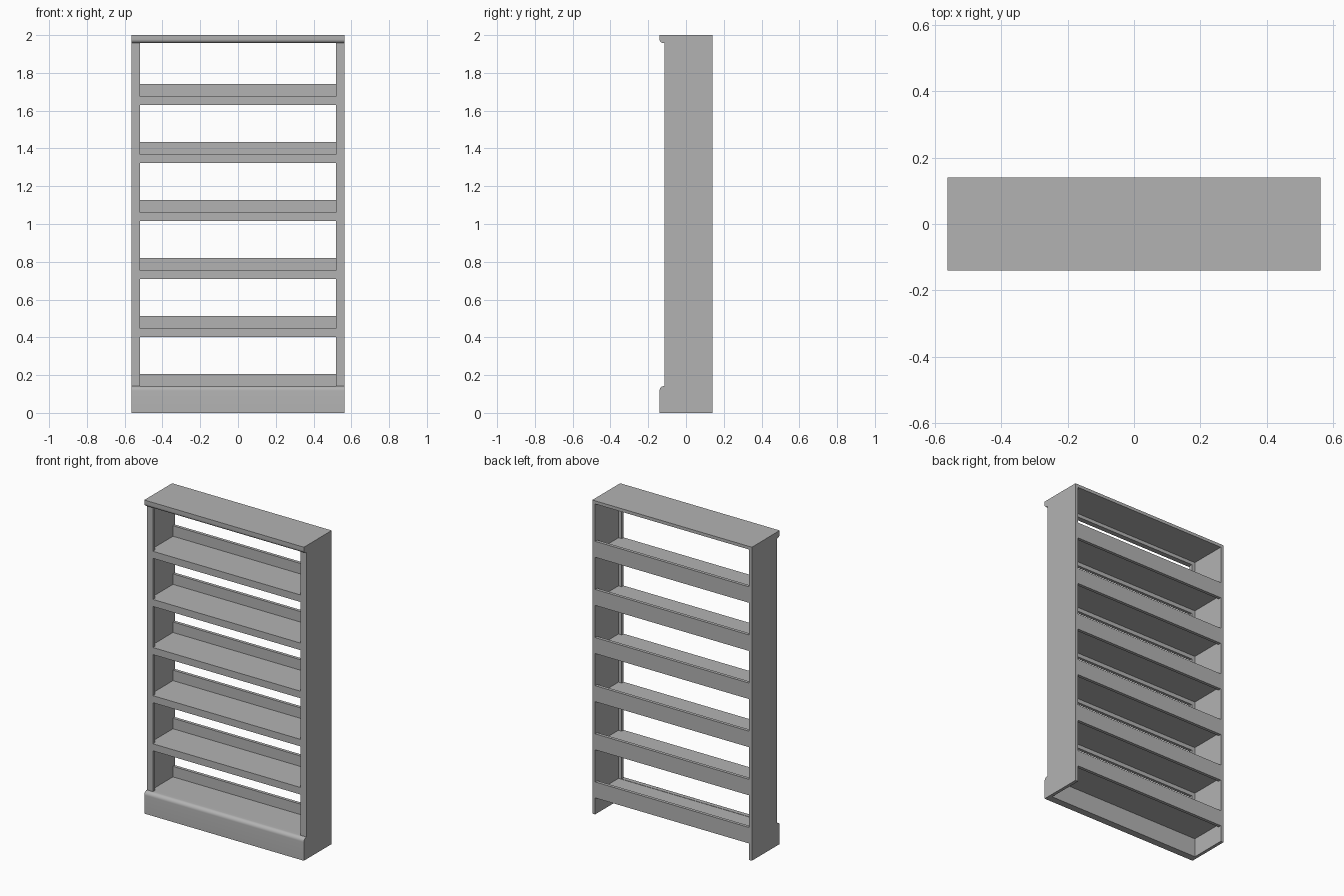
import bpy
import bmesh
import math

cube = bpy.data.objects.get("Cube")
if cube:
    bpy.data.objects.remove(cube, do_unlink=True)

grey = bpy.data.materials.new("plain grey")
grey.use_nodes = True
colour = (0.45, 0.45, 0.45, 1)
grey.diffuse_color = colour
grey.node_tree.nodes["Principled BSDF"].inputs["Base Color"].default_value = colour

# Overall sizes
W, BACK, FRONT, NOSE = 0.563, 0.14, -0.115, -0.14
T = 0.02            # board thickness
STILE = 0.043       # width of the front uprights
INNER = W - T
LIP = 0.045         # height of shelf fronts
SHELVES = [0.14 + 0.307 * i for i in range(6)]


def prism(name, profile, x0, x1):
    """Extrude a (y, z) outline from x0 to x1."""
    bm = bmesh.new()
    face = bm.faces.new([bm.verts.new((x0, y, z)) for y, z in profile])
    out = bmesh.ops.extrude_face_region(bm, geom=[face])
    verts = [v for v in out["geom"] if isinstance(v, bmesh.types.BMVert)]
    bmesh.ops.translate(bm, verts=verts, vec=(x1 - x0, 0, 0))
    bmesh.ops.recalc_face_normals(bm, faces=bm.faces)
    mesh = bpy.data.meshes.new(name)
    bm.to_mesh(mesh)
    bm.free()
    mesh.materials.append(grey)
    obj = bpy.data.objects.new(name, mesh)
    bpy.context.collection.objects.link(obj)
    return obj


def board(name, x0, x1, y0, y1, z0, z1):
    return prism(name, [(y0, z0), (y1, z0), (y1, z1), (y0, z1)], x0, x1)


def moulding(name, y_in, z_flat, z_edge, r):
    """Front board with one quarter-round front edge at z_edge."""
    s = 1 if z_edge > z_flat else -1
    arc = [(NOSE + r - r * math.cos(a), z_edge - s * r + s * r * math.sin(a))
           for a in [math.pi / 2 * i / 8 for i in range(9)]]
    obj = prism(name, [(y_in, z_flat), (NOSE, z_flat)] + arc + [(y_in, z_edge)], -W, W)
    bpy.ops.object.select_all(action="DESELECT")
    obj.select_set(True)
    bpy.context.view_layer.objects.active = obj
    bpy.ops.object.shade_smooth_by_angle(angle=math.radians(30))


# Sides and front uprights
for side, s in (("left", 1), ("right", -1)):
    board(side + "_side_panel", s * INNER, s * W, FRONT + T, BACK, 0, 2 - T)
    board(side + "_front_stile", s * (W - STILE), s * W, FRONT, FRONT + T, 0.14, 1.96)

# Top board with rounded front moulding
board("top_panel", -W, W, FRONT + T, BACK, 2 - T, 2)
moulding("top_moulding", FRONT + T, 2, 1.958, 0.02)

# Plinth board with rounded upper edge
moulding("plinth", FRONT + T, 0, 0.142, 0.024)

# Shelves, each with a back rail and a front lip
for i, z in enumerate(SHELVES, 1):
    board(f"shelf_{i}", -INNER, INNER, FRONT + T, BACK - T, z - T, z)
    board(f"back_rail_{i}", -INNER, INNER, BACK - T, BACK, z - 0.035, z + 0.067)
    if i > 1:
        board(f"shelf_lip_{i}", STILE - W, W - STILE, FRONT, FRONT + T, z - LIP, z)
